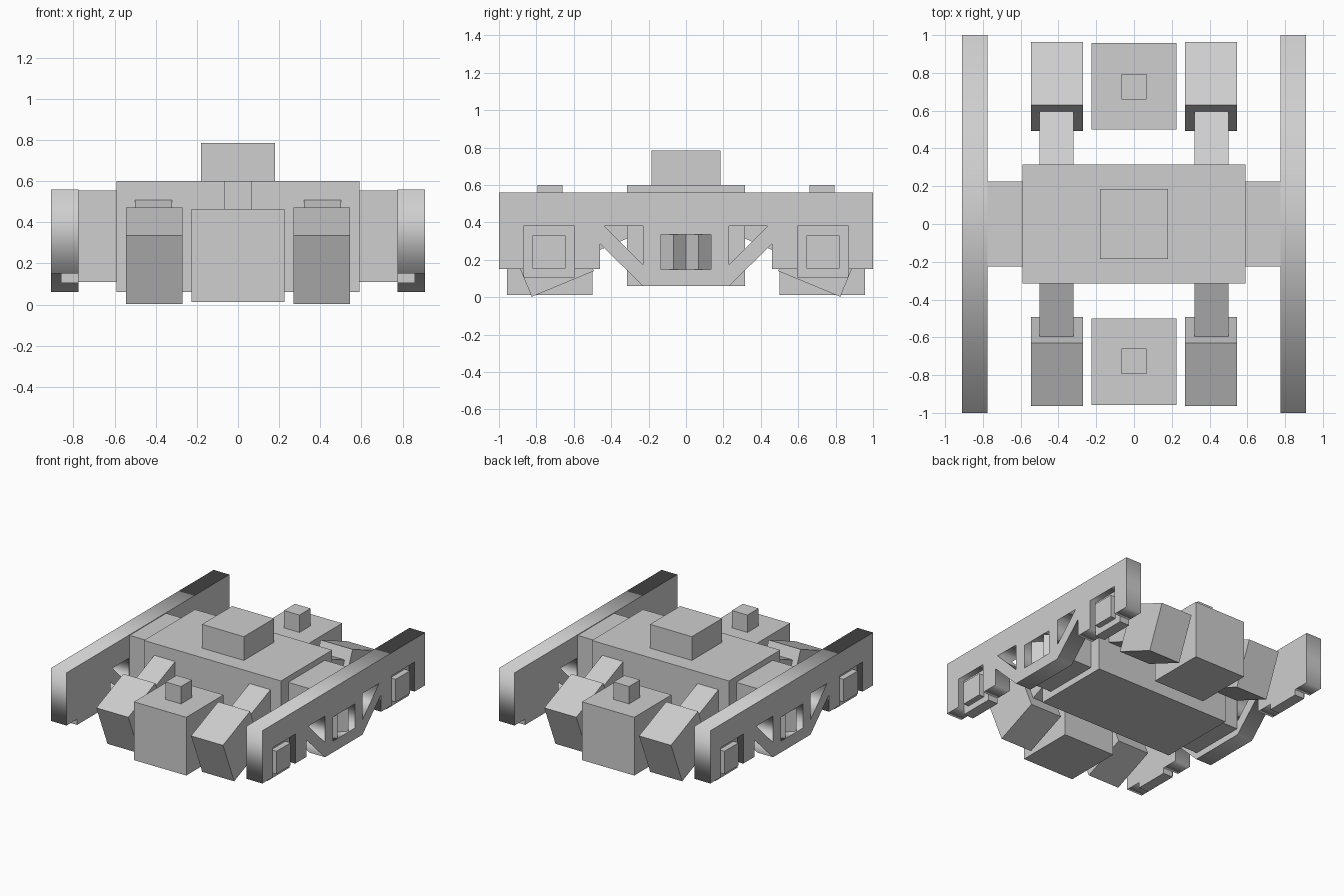
import bpy
import math
from mathutils import Vector

cube = bpy.data.objects.get("Cube")
if cube:
    bpy.data.objects.remove(cube, do_unlink=True)

grey = bpy.data.materials.new("plain_grey")
grey.use_nodes = True
grey.diffuse_color = (0.62, 0.62, 0.62, 1)
grey.node_tree.nodes["Principled BSDF"].inputs["Base Color"].default_value = (0.62, 0.62, 0.62, 1)


def box(name, center, size, rotation=(0, 0, 0)):
    bpy.ops.mesh.primitive_cube_add(size=1, location=center, rotation=rotation)
    ob = bpy.context.object
    ob.name = name
    ob.scale = size
    bpy.ops.object.transform_apply(location=False, rotation=False, scale=True)
    ob.data.materials.append(grey)
    return ob


def span(name, x, y, z):
    """Box given by its limits on each axis."""
    lo, hi = Vector((x[0], y[0], z[0])), Vector((x[1], y[1], z[1]))
    return box(name, (lo + hi) / 2, [abs(v) for v in hi - lo])


def plate(name, loops, x, thickness):
    """Flat plate in the y-z plane; loops after the first are holes."""
    curve = bpy.data.curves.new(name, "CURVE")
    curve.dimensions = "2D"
    curve.fill_mode = "BOTH"
    curve.extrude = thickness / 2
    for loop in loops:
        spline = curve.splines.new("POLY")
        spline.points.add(len(loop) - 1)
        for point, (y, z) in zip(spline.points, loop):
            point.co = (y, z, 0, 1)
        spline.use_cyclic_u = True
    ob = bpy.data.objects.new(name, curve)
    bpy.context.collection.objects.link(ob)
    ob.location.x = x
    ob.rotation_euler = (math.pi / 2, 0, math.pi / 2)
    bpy.ops.object.select_all(action="DESELECT")
    ob.select_set(True)
    bpy.context.view_layer.objects.active = ob
    bpy.ops.object.convert(target="MESH")
    ob = bpy.context.object
    ob.data.materials.clear()
    ob.data.materials.append(grey)


# Central body, top pivot and cross beam
span("center_body", (-0.59, 0.59), (-0.315, 0.315), (0.06, 0.6))
span("pivot_block", (-0.18, 0.18), (-0.185, 0.185), (0.6, 0.785))
span("cross_beam", (-0.78, 0.78), (-0.225, 0.225), (0.11, 0.555))

# Side frame outline with pockets for the axle boxes, plus its openings
half = [(-1, 0.56), (-1, 0.15), (-0.87, 0.15), (-0.87, 0.38), (-0.595, 0.38),
        (-0.595, 0.15), (-0.46, 0.15), (-0.46, 0.285), (-0.23, 0.06)]
outline = half + [(-y, z) for y, z in reversed(half)]
triangle = [(-0.435, 0.38), (-0.23, 0.38), (-0.23, 0.175)]
window = [(-0.135, 0.147), (0.135, 0.147), (0.135, 0.335), (-0.135, 0.335)]
loops = [outline, triangle, [(-y, z) for y, z in triangle], window]

tilt = math.radians(22.5)
for sx, side in ((1, "left"), (-1, "right")):
    plate(f"side_frame_{side}", loops, sx * 0.8425, 0.135)
    for sy, end in ((-1, "front"), (1, "back")):
        tag = f"{end}_{side}"
        # Axle box with raised cover
        span(f"axle_box_{tag}", (sx * 0.775, sx * 0.86),
             (sy * 0.595, sy * 0.87), (0.105, 0.38))
        span(f"axle_cover_{tag}", (sx * 0.86, sx * 0.905),
             (sy * 0.645, sy * 0.82), (0.153, 0.33))
        # Diamond spring column in the window
        box(f"spring_{tag}", (sx * 0.835, sy * 0.0675, 0.241),
            (0.095, 0.095, 0.188), (0, 0, math.pi / 4))
        # Tilted brake block and its arm
        box(f"brake_block_{tag}", (sx * 0.4075, sy * 0.7275, 0.2375),
            (0.275, 0.36, 0.36), (-sy * tilt, 0, 0))
        box(f"brake_arm_{tag}", (sx * 0.41, sy * 0.43, 0.363),
            (0.18, 0.44, 0.18), (-sy * tilt, 0, 0))

# Motor blocks at each end, with small top blocks
for sy, end in ((-1, "front"), (1, "back")):
    span(f"motor_{end}", (-0.225, 0.225), (sy * 0.5, sy * 0.957), (0.012, 0.465))
    span(f"motor_cap_{end}", (-0.067, 0.067), (sy * 0.66, sy * 0.795), (0.465, 0.6))
